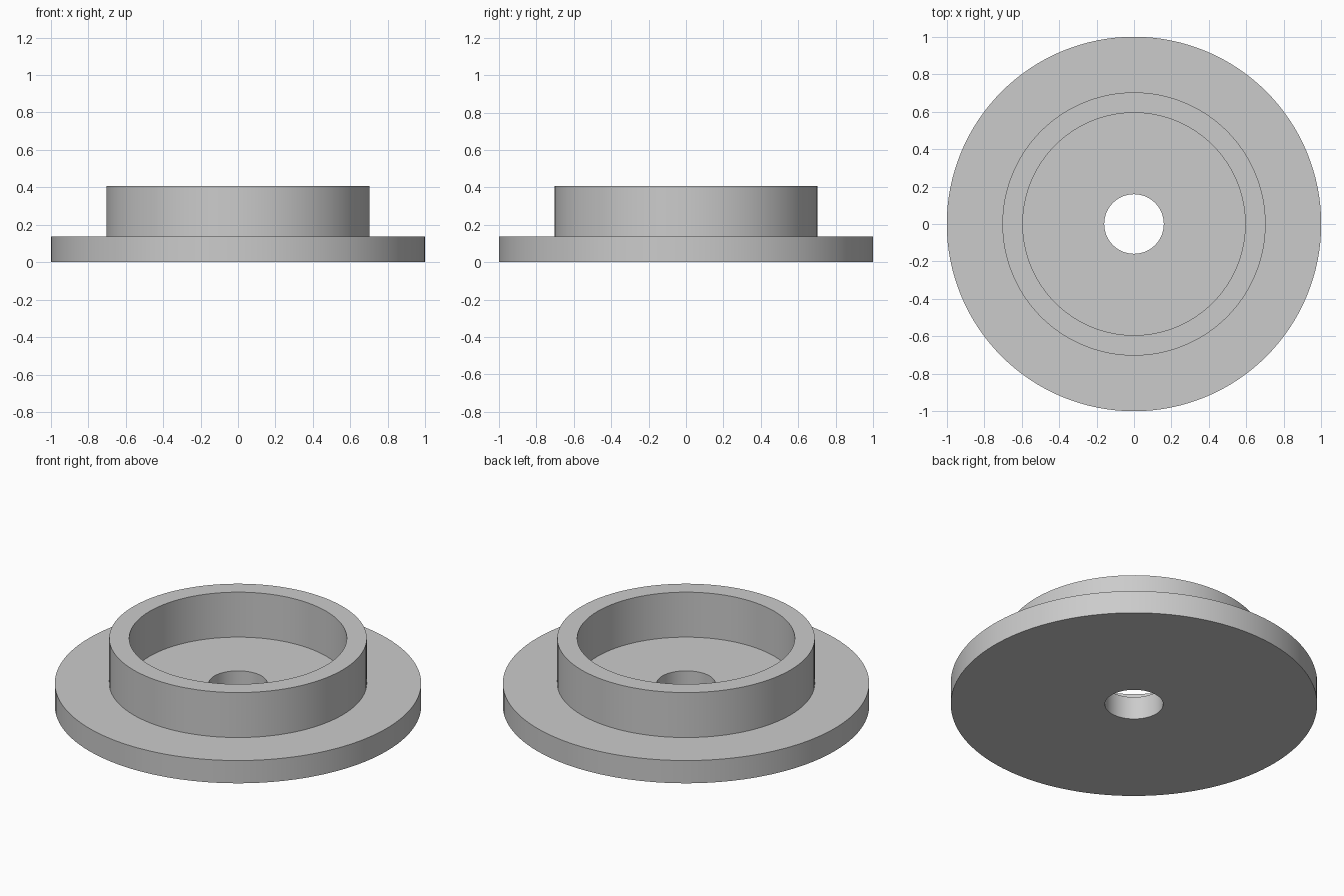
import bpy
import bmesh
import math

old = bpy.data.objects.get("Cube")
if old:
    bpy.data.objects.remove(old, do_unlink=True)

SEGMENTS = 128
FLANGE_R, COLLAR_R, POCKET_R, BORE_R = 1.0, 0.703, 0.594, 0.159
FLANGE_Z, TOP_Z = 0.137, 0.408

# Plain grey material
grey = bpy.data.materials.new("plain_grey")
grey.use_nodes = True
colour = (0.6, 0.6, 0.6, 1)
grey.diffuse_color = colour
grey.node_tree.nodes["Principled BSDF"].inputs["Base Color"].default_value = colour


def lathe(name, profile):
    """Revolve a closed (radius, height) profile around z."""
    bm = bmesh.new()
    verts = [bm.verts.new((r, 0, z)) for r, z in profile]
    edges = [bm.edges.new((a, b)) for a, b in zip(verts, verts[1:] + verts[:1])]
    bmesh.ops.spin(bm, geom=verts + edges, axis=(0, 0, 1), cent=(0, 0, 0),
                   angle=math.tau, steps=SEGMENTS, use_merge=True)
    bmesh.ops.remove_doubles(bm, verts=bm.verts, dist=1e-5)
    bmesh.ops.recalc_face_normals(bm, faces=bm.faces)
    mesh = bpy.data.meshes.new(name)
    bm.to_mesh(mesh)
    bm.free()
    mesh.materials.append(grey)
    obj = bpy.data.objects.new(name, mesh)
    bpy.context.collection.objects.link(obj)
    bpy.ops.object.select_all(action="DESELECT")
    obj.select_set(True)
    bpy.context.view_layer.objects.active = obj
    bpy.ops.object.shade_smooth_by_angle(angle=math.radians(30))
    return obj


# Flange, raised collar, pocket and through bore in one solid
lathe("flanged_collar", [
    (BORE_R, 0), (FLANGE_R, 0), (FLANGE_R, FLANGE_Z), (COLLAR_R, FLANGE_Z),
    (COLLAR_R, TOP_Z), (POCKET_R, TOP_Z), (POCKET_R, FLANGE_Z), (BORE_R, FLANGE_Z),
])
